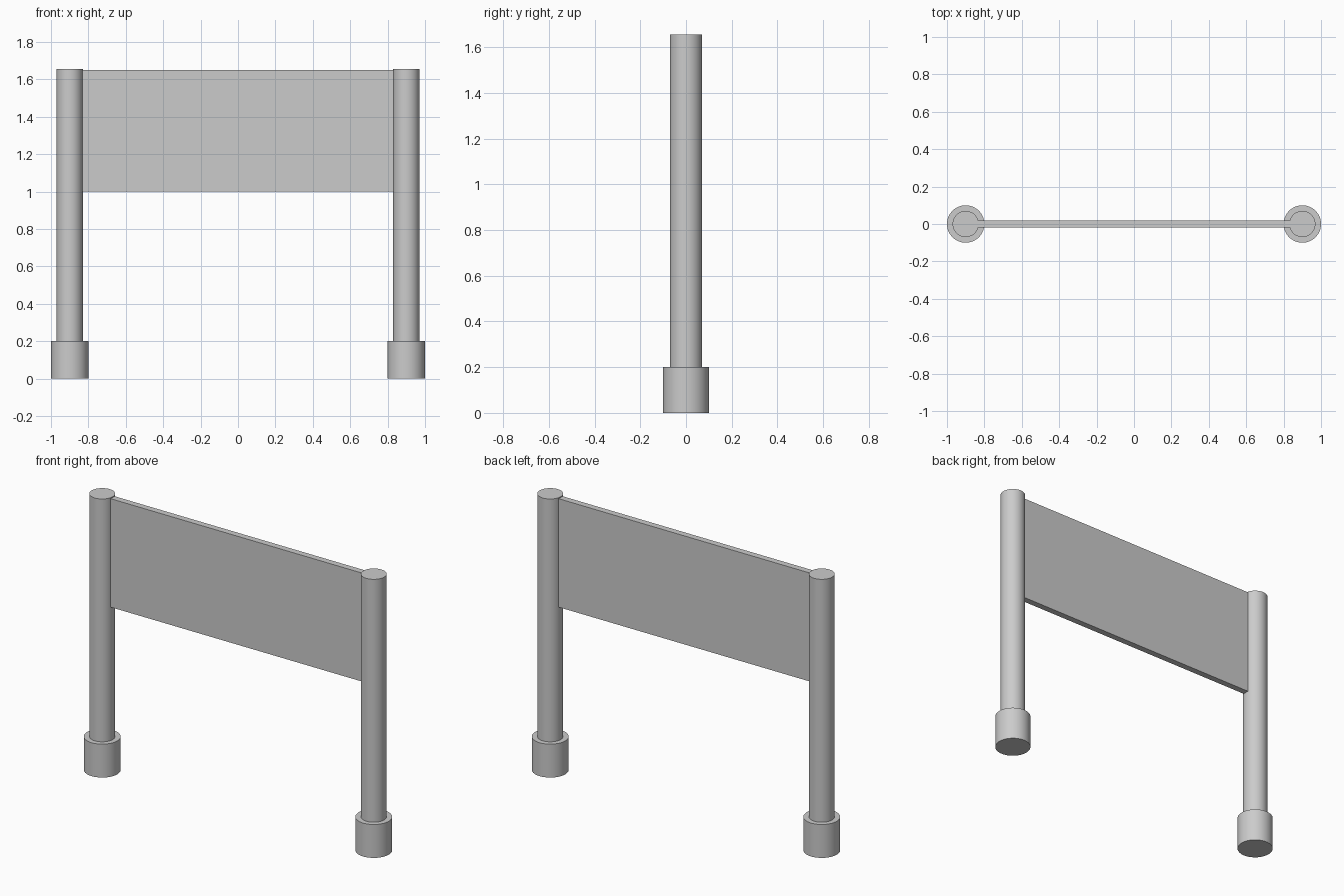
import bpy
import math

if "Cube" in bpy.data.objects:
    bpy.data.objects.remove(bpy.data.objects["Cube"])

POST_X = 0.9


def cylinder(name, x, radius, z0, z1):
    bpy.ops.mesh.primitive_cylinder_add(
        vertices=64, radius=radius, depth=z1 - z0, location=(x, 0, (z0 + z1) / 2))
    obj = bpy.context.object
    obj.name = name
    bpy.ops.object.shade_smooth_by_angle(angle=math.radians(30))
    return obj


# Two posts, each standing in a wider footing
for side, sign in (("left", -1), ("right", 1)):
    cylinder(side + "_footing", sign * POST_X, 0.1, 0.0, 0.2)
    cylinder(side + "_post", sign * POST_X, 0.07, 0.2, 1.655)

# Thin flat panel spanning between the posts, ends just inside them
bpy.ops.mesh.primitive_cube_add(size=1, location=(0, 0, 1.325))
panel = bpy.context.object
panel.name = "sign_panel"
panel.scale = (1.68, 0.038, 0.65)
bpy.ops.object.transform_apply(location=False, rotation=False, scale=True)
